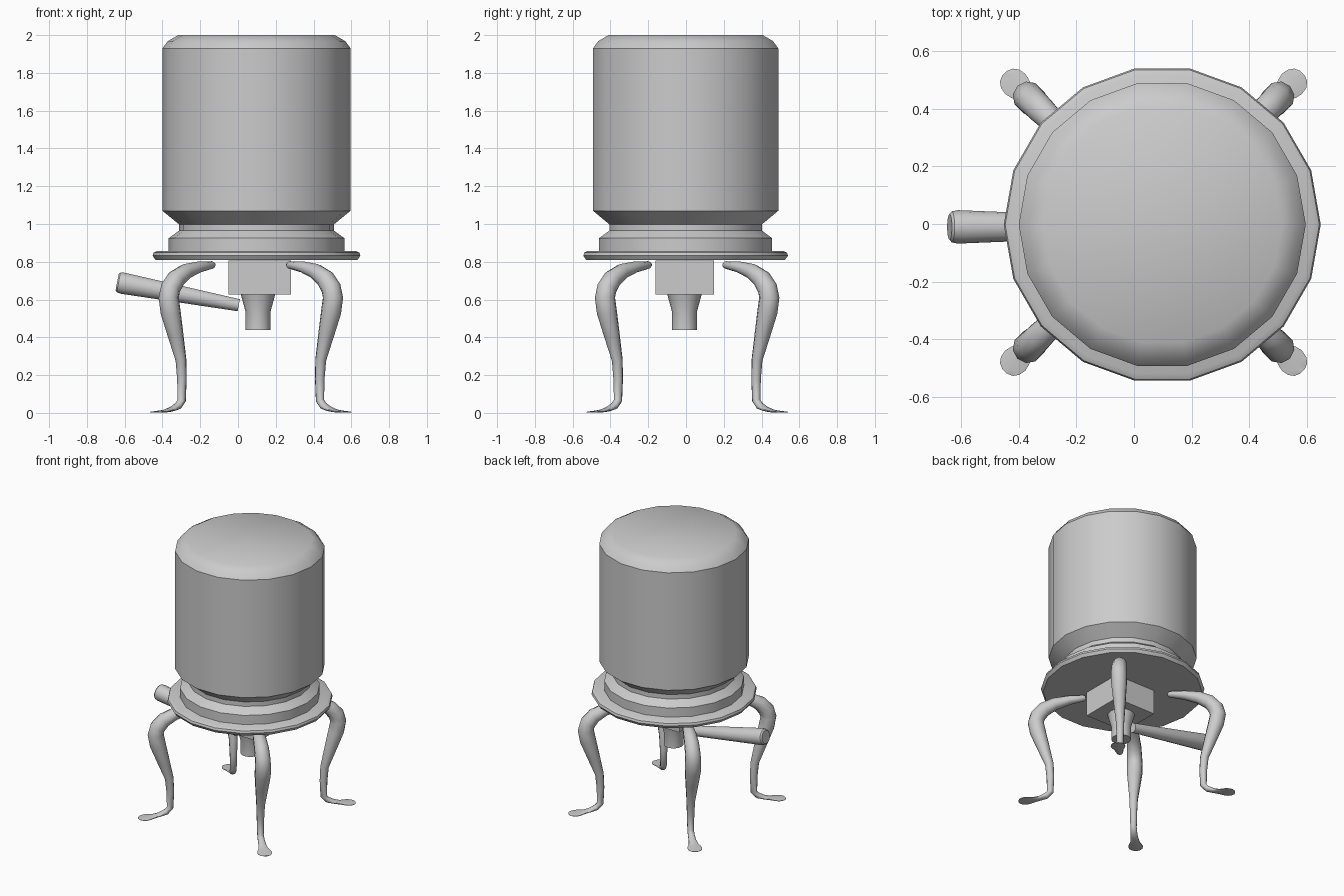
import bpy, bmesh
from math import sin, cos, pi, radians
from mathutils import Vector, Matrix

if "Cube" in bpy.data.objects:
    bpy.data.objects.remove(bpy.data.objects["Cube"])


def finish(bm, name, angle=35):
    bmesh.ops.recalc_face_normals(bm, faces=bm.faces[:])
    me = bpy.data.meshes.new(name)
    bm.to_mesh(me)
    bm.free()
    ob = bpy.data.objects.new(name, me)
    bpy.context.collection.objects.link(ob)
    bpy.ops.object.select_all(action='DESELECT')
    ob.select_set(True)
    bpy.context.view_layer.objects.active = ob
    bpy.ops.object.shade_smooth_by_angle(angle=radians(angle))
    return ob


def skin(bm, rings):
    """Join rings of points with quads and cap both ends."""
    rows = [[bm.verts.new(p) for p in ring] for ring in rings]
    n = len(rows[0])
    for a, b in zip(rows, rows[1:]):
        for i in range(n):
            bm.faces.new((a[i], a[(i + 1) % n], b[(i + 1) % n], b[i]))
    bm.faces.new(rows[0])
    bm.faces.new(rows[-1])


def lathe(name, profile, sides, matrix):
    bm = bmesh.new()
    skin(bm, [[matrix @ Vector((r * cos(2 * pi * i / sides), r * sin(2 * pi * i / sides), z))
               for i in range(sides)] for r, z in profile])
    return finish(bm, name)


centre = Matrix.Translation((0.098, -0.002, 0))

# Tank with rounded shoulder, neck and collar
lathe("tank", [(0.415, 2.0), (0.47, 1.968), (0.498, 1.93), (0.498, 1.07),
               (0.41, 0.998), (0.41, 0.965), (0.465, 0.925), (0.465, 0.85)], 18, centre)

# Base plate
lathe("base_plate", [(0.525, 0.858), (0.545, 0.848), (0.55, 0.832), (0.535, 0.81)], 18, centre)

# Valve block under the plate
bm = bmesh.new()
bmesh.ops.create_cube(bm, size=1, matrix=Matrix.Translation((0.115, -0.006, 0.718))
                      @ Matrix.Diagonal((0.33, 0.31, 0.18, 1)))
finish(bm, "valve_block")

# Spout
lathe("spout", [(0.093, 0.635), (0.085, 0.605), (0.066, 0.535), (0.066, 0.44)], 16,
      Matrix.Translation((0.106, -0.008, 0)))

# Tapered lever handle
start, end = Vector((0.004, -0.01, 0.57)), Vector((-0.64, -0.01, 0.692))
axis = end - start
lathe("lever_handle", [(0.033, 0), (0.058, axis.length - 0.03),
                       (0.054, axis.length - 0.008), (0.045, axis.length)], 14,
      Matrix.Translation(start) @ axis.to_track_quat('Z', 'Y').to_matrix().to_4x4())

# Legs: x/y offset, height, radius in the bend plane, sideways radius
LEG = [(0.196, 0.784, 0.012, 0.014), (0.205, 0.783, 0.02, 0.024), (0.275, 0.772, 0.03, 0.034),
       (0.345, 0.748, 0.042, 0.044), (0.395, 0.71, 0.05, 0.05), (0.425, 0.66, 0.054, 0.052),
       (0.435, 0.61, 0.054, 0.054), (0.425, 0.535, 0.054, 0.054), (0.40, 0.42, 0.043, 0.043),
       (0.37, 0.28, 0.029, 0.029), (0.365, 0.18, 0.026, 0.025), (0.366, 0.065, 0.022, 0.022),
       (0.385, 0.037, 0.02, 0.023), (0.415, 0.021, 0.013, 0.026), (0.445, 0.011, 0.008, 0.034),
       (0.463, 0.008, 0.006, 0.046), (0.48, 0.006, 0.005, 0.052), (0.498, 0.005, 0.004, 0.047),
       (0.511, 0.004, 0.003, 0.033), (0.517, 0.004, 0.003, 0.012)]
pts = [Vector((u * 2 ** 0.5, 0, z)) for u, z, *_ in LEG]
side = Vector((0, 1, 0))
rings = []
for k, (p, row) in enumerate(zip(pts, LEG)):
    tangent = (pts[min(k + 1, len(pts) - 1)] - pts[max(k - 1, 0)]).normalized()
    up = tangent.cross(side)
    rings.append([p + up * row[2] * cos(2 * pi * i / 10) + side * row[3] * sin(2 * pi * i / 10)
                  for i in range(10)])

for name, deg in (("back_right_leg", 45), ("back_left_leg", 135),
                  ("front_left_leg", 225), ("front_right_leg", 315)):
    place = Matrix.Translation((0.068, 0.006, 0)) @ Matrix.Rotation(radians(deg), 4, 'Z')
    bm = bmesh.new()
    skin(bm, [[place @ v for v in ring] for ring in rings])
    finish(bm, name, 50)
